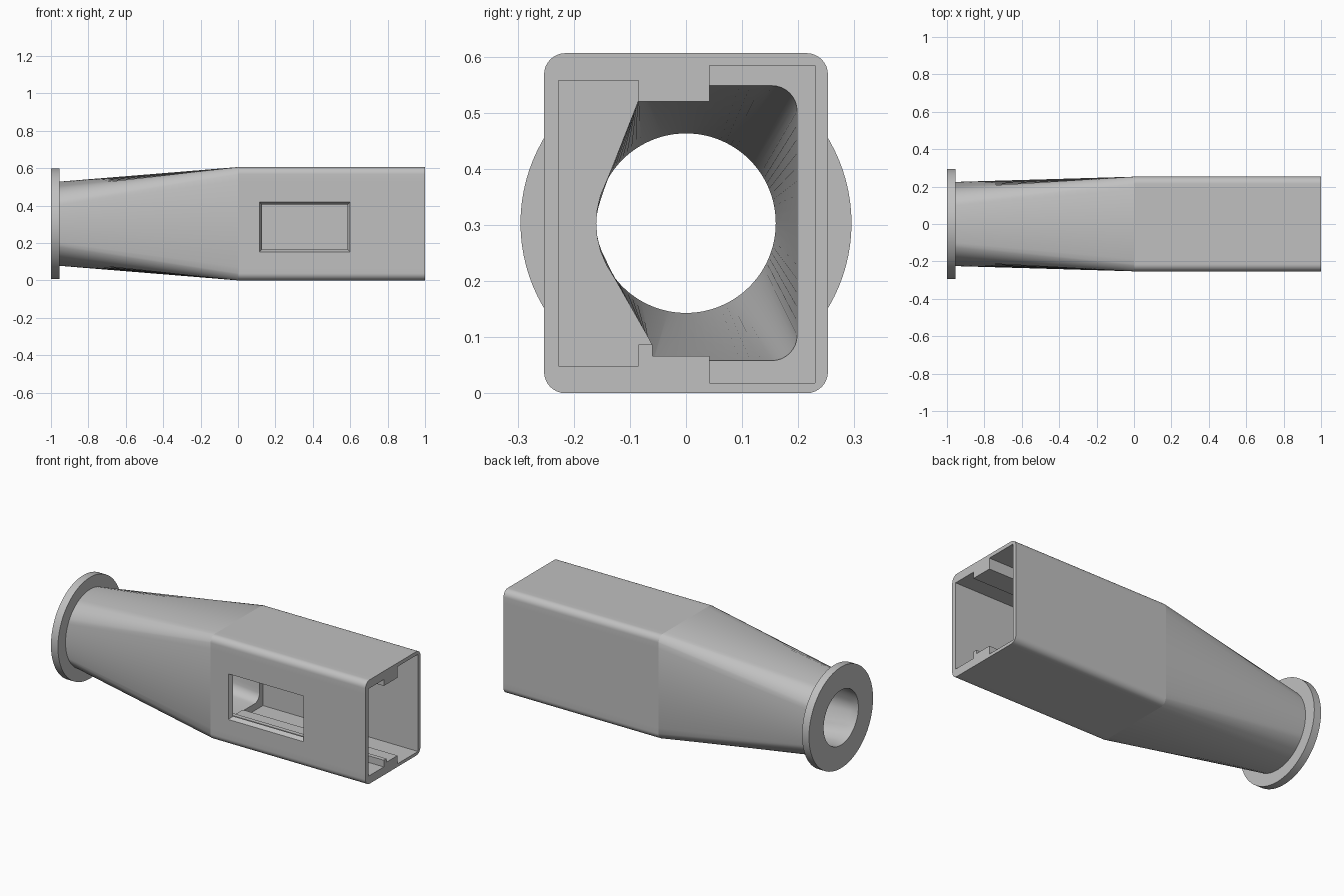
import bpy, bmesh, math

old = bpy.data.objects.get("Cube")
if old:
    bpy.data.objects.remove(old, do_unlink=True)

MID = 0.303          # height of the long axis
ARC, SIDE = 8, 16    # segments per corner and per flat side

grey = bpy.data.materials.new("light_grey")
grey.use_nodes = True
colour = (0.53, 0.53, 0.53, 1)
grey.diffuse_color = colour
grey.node_tree.nodes["Principled BSDF"].inputs["Base Color"].default_value = colour


def rounded(x, hy, hz, r):
    """Rounded rectangle section across the x axis."""
    corners = [(1, 1), (-1, 1), (-1, -1), (1, -1)]
    pts = []
    for k, (sy, sz) in enumerate(corners):
        for i in range(ARC + 1):
            a = math.pi / 2 * (k + i / ARC)
            pts.append((x, sy * (hy - r) + r * math.cos(a),
                        MID + sz * (hz - r) + r * math.sin(a)))
        ny, nz = corners[(k + 1) % 4]
        a = math.pi / 2 * (k + 1)
        end = (ny * (hy - r) + r * math.cos(a), MID + nz * (hz - r) + r * math.sin(a))
        start = pts[-1]
        for i in range(1, SIDE):
            t = i / SIDE
            pts.append((x, start[1] + (end[0] - start[1]) * t,
                        start[2] + (end[1] - start[2]) * t))
    return pts


def circle(x, r):
    """Circle with the same point order as the rounded section."""
    angles = []
    for k in range(4):
        angles += [90 * k + 30 + 30 * i / ARC for i in range(ARC + 1)]
        angles += [90 * k + 60 + 60 * i / SIDE for i in range(1, SIDE)]
    return [(x, r * math.cos(math.radians(a)), MID + r * math.sin(math.radians(a)))
            for a in angles]


def loft(name, sections):
    """Closed solid through matching sections."""
    bm = bmesh.new()
    rings = [[bm.verts.new(p) for p in s] for s in sections]
    n = len(rings[0])
    for a, b in zip(rings, rings[1:]):
        for i in range(n):
            j = (i + 1) % n
            bm.faces.new((a[i], a[j], b[j], b[i]))
    bm.faces.new(rings[0])
    bm.faces.new(rings[-1])
    bmesh.ops.remove_doubles(bm, verts=bm.verts, dist=1e-5)
    bmesh.ops.recalc_face_normals(bm, faces=bm.faces)
    mesh = bpy.data.meshes.new(name)
    bm.to_mesh(mesh)
    bm.free()
    mesh.materials.append(grey)
    ob = bpy.data.objects.new(name, mesh)
    bpy.context.collection.objects.link(ob)
    return ob


def left_limit(z):
    """Slanted and round edge on the front side of the funnel mouth."""
    if z > 0.38:
        return -0.14 + 0.055 * min((z - 0.38) / 0.14, 1)
    if z < 0.21:
        return -0.13 + 0.07 * min((0.21 - z) / 0.123, 1)
    return -math.sqrt(0.16 ** 2 - (z - MID) ** 2)


# Outer body: square housing, tapering neck and end flange
housing = loft("tapered_housing", [
    rounded(1, 0.253, MID, 0.038), rounded(0, 0.253, MID, 0.038),
    circle(-0.955, 0.225), circle(-0.955, 0.295), circle(-1, 0.295)])

# Stepped cavity running the length of the square part
profile = [(-0.227, 0.048), (-0.085, 0.048), (-0.085, 0.087), (-0.06, 0.087),
           (-0.06, 0.066), (0.042, 0.066), (0.042, 0.018), (0.23, 0.018),
           (0.23, 0.584), (0.042, 0.584), (0.042, 0.52), (-0.085, 0.52),
           (-0.085, 0.557), (-0.227, 0.557)]
cavity = loft("cavity_cutter", [[(x, y, z) for y, z in profile] for x in (0, 1.1)])

# Funnel narrowing into the round bore
mouth = [(y, z) if y > 0 else (max(y, left_limit(z)), z)
         for _, y, z in rounded(0, 0.198, 0.245, 0.045)]
funnel = loft("funnel_cutter", [
    [(0.002, y, z) for y, z in mouth], [(-0.001, y, z) for y, z in mouth],
    circle(-0.95, 0.16), circle(-1.1, 0.16)])


# Window with sloping edges in the front wall
def window_ring(y, grow):
    x0, x1, z0, z1 = 0.129 - grow, 0.585 + grow, 0.166 - grow, 0.404 + grow
    return [(x0, y, z0), (x1, y, z0), (x1, y, z1), (x0, y, z1)]


window = loft("window_cutter", [window_ring(-0.27, 0.021), window_ring(-0.253, 0.014),
                                window_ring(-0.225, 0), window_ring(-0.2, 0)])

bpy.ops.object.select_all(action='DESELECT')
bpy.context.view_layer.objects.active = housing
housing.select_set(True)
for cutter in (funnel, cavity, window):
    cutter.hide_render = True
    mod = housing.modifiers.new("cut", 'BOOLEAN')
    mod.operation = 'DIFFERENCE'
    mod.solver = 'EXACT'
    mod.object = cutter
    bpy.ops.object.modifier_apply(modifier=mod.name)
    bpy.data.objects.remove(cutter, do_unlink=True)

# Smooth curves, with a crisp line where the neck meets the housing
bpy.ops.object.shade_smooth_by_angle(angle=math.radians(25))
mesh = housing.data
for edge in mesh.edges:
    if all(abs(mesh.vertices[v].co.x) < 1e-3 for v in edge.vertices):
        edge.use_edge_sharp = True
